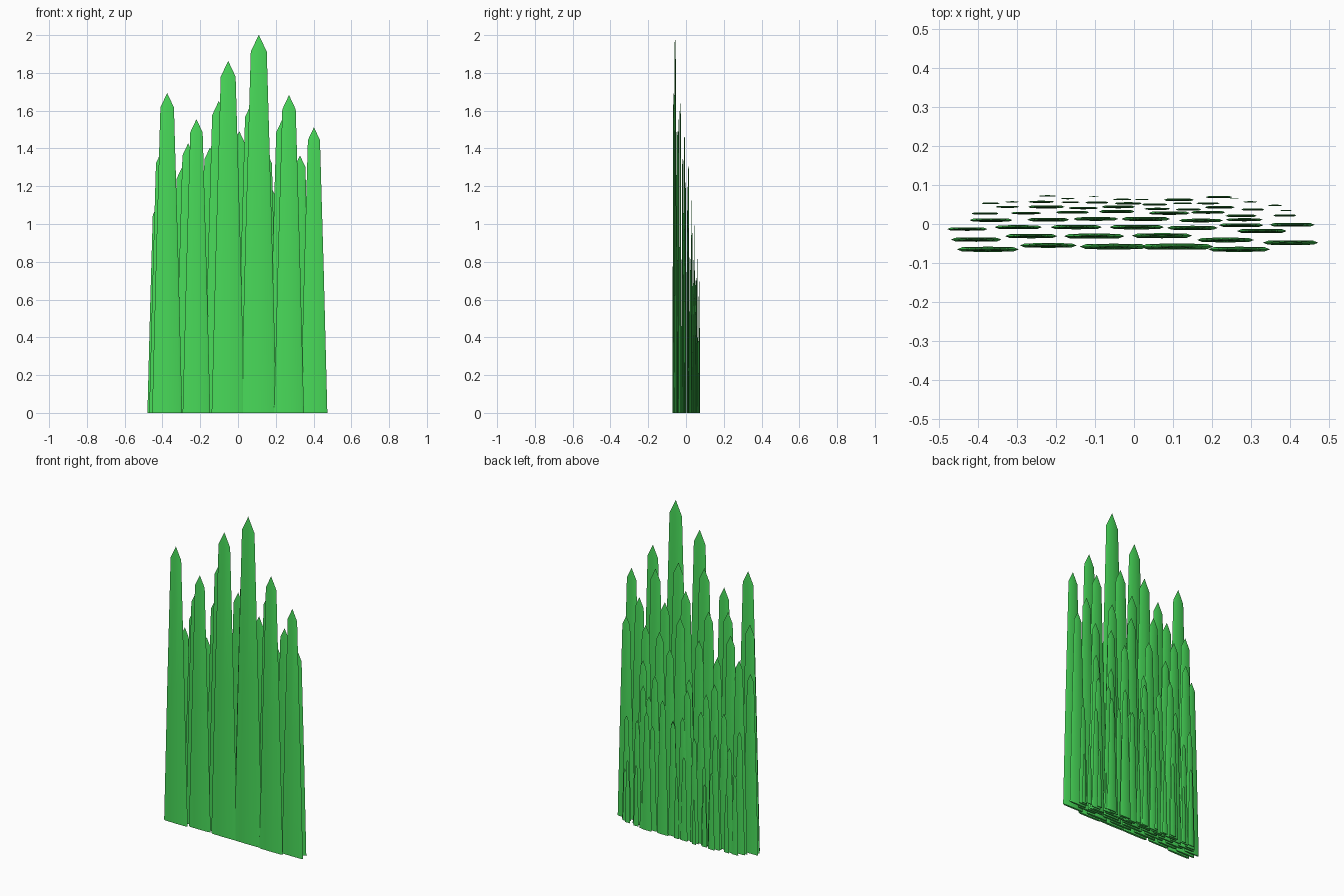
import bpy, bmesh

green = bpy.data.materials.new("grass_green")
green.diffuse_color = (0.065, 0.70, 0.10, 1)

# Flat lens-like section of a blade of width 1
HALF = [(-0.5, 0), (-0.41, -0.036), (0, -0.043), (0.41, -0.036)]
SECTION = HALF + [(-x, -y) for x, y in HALF]
HEIGHT = 10.65   # blade height per unit of width


def blade(bm, x, y, w):
    """Tapered upright blade with a pointed tip, scaled as a whole by w."""
    rings = []
    for z, s in ((0, 1), (0.5, 0.73), (0.955, 0.45)):
        rings.append([bm.verts.new((x + px * s * w, y + py * s * w, z * HEIGHT * w))
                      for px, py in SECTION])
    tip = bm.verts.new((x, y, HEIGHT * w))
    n = len(SECTION)
    bm.faces.new(rings[0][::-1])
    for i in range(n):
        j = (i + 1) % n
        for a, b in zip(rings, rings[1:]):
            bm.faces.new((a[i], a[j], b[j], b[i]))
        bm.faces.new((rings[-1][i], rings[-1][j], tip))


# Rows from front to back: (x, y, width)
ROWS = {
    "front": [(-.375, -.065, .159), (-.22, -.055, .146), (-.052, -.058, .175),
              (.11, -.058, .188), (.27, -.065, .158), (.402, -.048, .142)],
    "second": [(-.405, -.04, .13), (-.264, -.031, .134), (-.102, -.031, .155),
               (.072, -.03, .154), (.235, -.041, .146), (.328, -.018, .128)],
    "third": [(-.428, -.013, .103), (-.297, -.008, .122), (-.148, -.008, .132),
              (.007, -.008, .14), (.15, -.01, .13), (.275, -.003, .114),
              (.406, -.002, .116)],
    "fourth": [(-.367, .01, .11), (-.22, .011, .108), (-.098, .013, .115),
               (.03, .013, .125), (.172, .009, .113), (.283, .011, .094),
               (.387, .022, .06)],
    "fifth": [(-.382, .027, .07), (-.277, .028, .078), (-.158, .03, .086),
              (-.044, .032, .092), (.09, .028, .106), (.19, .03, .088),
              (.275, .021, .08), (.39, .035, .03)],
    "sixth": [(-.325, .044, .06), (-.225, .044, .094), (-.13, .041, .076),
              (-.04, .044, .086), (.06, .039, .066), (.14, .037, .066),
              (.22, .043, .076), (.305, .037, .06)],
}
BACK = [(-.368, .053, .046), (-.313, .057, .034), (-.238, .057, .066), (-.163, .056, .046),
        (-.095, .055, .06), (-.015, .053, .07), (.053, .05, .066), (.125, .053, .05),
        (.19, .053, .06), (.298, .057, .035), (.362, .048, .036), (-.222, .072, .044),
        (-.103, .071, .026), (-.17, .065, .036), (-.03, .063, .048), (.02, .063, .036),
        (.115, .062, .077), (.218, .069, .068), (.257, .066, .022)]
ROWS["back"] = BACK

# One object per row of blades
for name, blades in ROWS.items():
    bm = bmesh.new()
    for b in blades:
        blade(bm, *b)
    bmesh.ops.recalc_face_normals(bm, faces=bm.faces)
    mesh = bpy.data.meshes.new(name + "_grass_blades")
    bm.to_mesh(mesh)
    bm.free()
    mesh.materials.append(green)
    obj = bpy.data.objects.new(name + "_grass_blades", mesh)
    bpy.context.collection.objects.link(obj)
    bpy.context.view_layer.objects.active = obj
    obj.select_set(True)
    bpy.ops.object.shade_smooth_by_angle(angle=0.6)
    obj.select_set(False)
